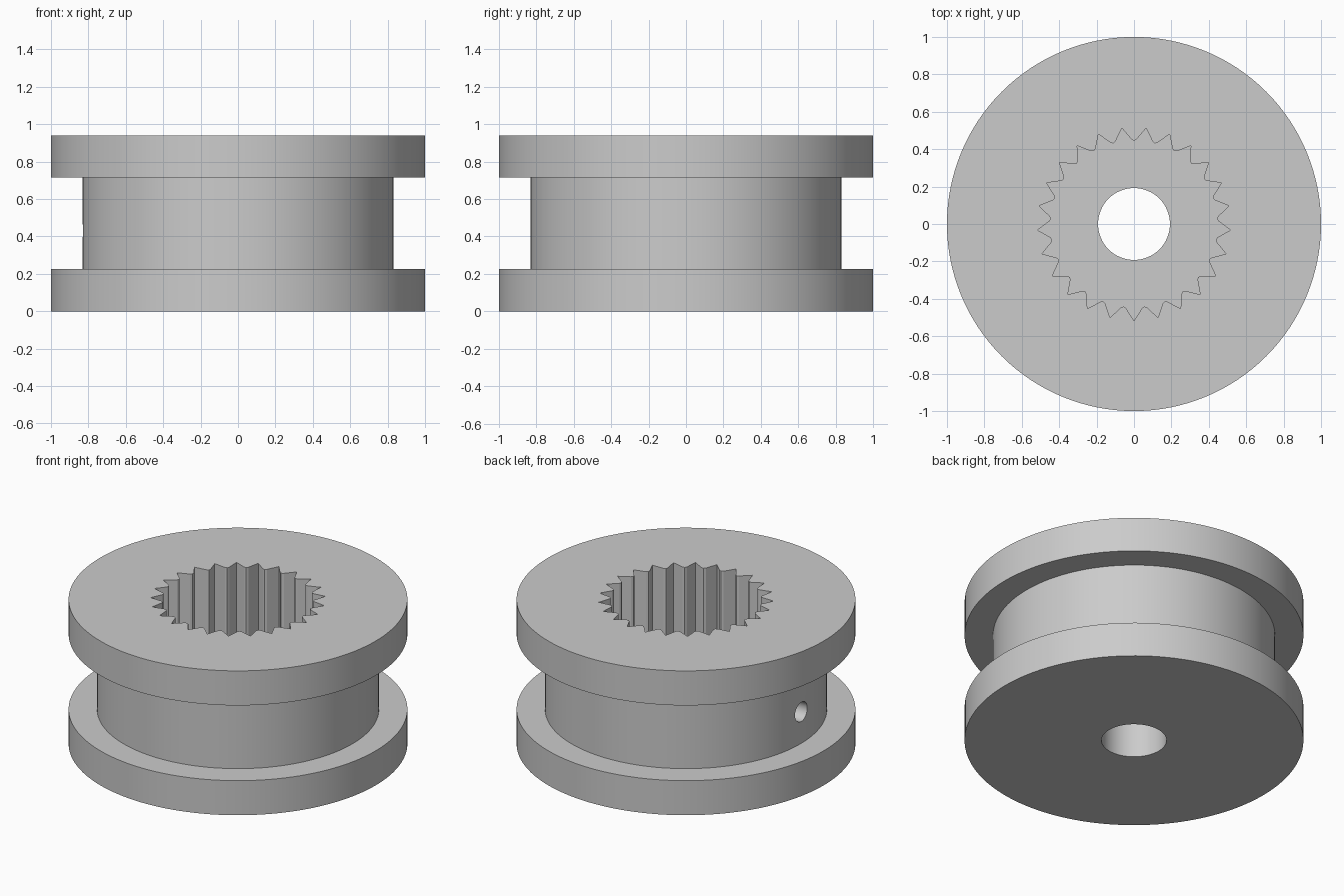
import bpy
import bmesh
from math import cos, sin, pi, radians

cube = bpy.data.objects.get("Cube")
if cube:
    bpy.data.objects.remove(cube, do_unlink=True)

HEIGHT = 0.94
FLANGE = 0.225
SEGMENTS = 128
TEETH = 25
FLOOR_Z = 0.225

grey = bpy.data.materials.new("plain grey")
grey.use_nodes = True
colour = (0.6, 0.6, 0.6, 1)
grey.diffuse_color = colour
grey.node_tree.nodes["Principled BSDF"].inputs["Base Color"].default_value = colour


def circle(radius, count=SEGMENTS):
    return [(radius * cos(2 * pi * i / count), radius * sin(2 * pi * i / count))
            for i in range(count)]


def stack(name, layers):
    """Solid skinned through (outline, z) layers, capped at both ends."""
    bm = bmesh.new()
    rings = [[bm.verts.new((x, y, z)) for x, y in outline] for outline, z in layers]
    for low, high in zip(rings, rings[1:]):
        n = len(low)
        for i in range(n):
            j = (i + 1) % n
            bm.faces.new((low[i], low[j], high[j], high[i]))
    bm.faces.new(rings[0][::-1])
    bm.faces.new(rings[-1])
    mesh = bpy.data.meshes.new(name)
    bm.to_mesh(mesh)
    bm.free()
    obj = bpy.data.objects.new(name, mesh)
    bpy.context.collection.objects.link(obj)
    mesh.materials.append(grey)
    return obj


# Flanged spool
rim, hub = circle(1.0), circle(0.832)
spool = stack("spool", [(rim, 0), (rim, FLANGE), (hub, FLANGE),
                        (hub, HEIGHT - FLANGE), (rim, HEIGHT - FLANGE), (rim, HEIGHT)])

# Toothed socket: pointed tips with narrow blunt roots between them
teeth = []
for i in range(TEETH):
    tip = -90 + i * 360 / TEETH
    for offset, radius in ((0, 0.517), (5.5, 0.452), (7.2, 0.445), (8.9, 0.452)):
        a = radians(tip + offset)
        teeth.append((radius * cos(a), radius * sin(a)))
socket = stack("socket_cutter", [(teeth, FLOOR_Z), (teeth, HEIGHT + 0.1)])

# Axle bore through the floor
bore_outline = circle(0.192, 64)
bore = stack("bore_cutter", [(bore_outline, -0.1), (bore_outline, HEIGHT)])

# Small radial hole in the hub wall
pin_outline = circle(0.063, 32)
pin = stack("pin_hole_cutter", [(pin_outline, 0.3), (pin_outline, 0.95)])
pin.rotation_euler = (0, -pi / 2, 0)
pin.location.z = 0.43

for cutter in (socket, bore, pin):
    cutter.hide_render = True
    mod = spool.modifiers.new(cutter.name, "BOOLEAN")
    mod.operation = "DIFFERENCE"
    mod.solver = "EXACT"
    mod.object = cutter

# Apply the cuts, then smooth the round walls
bpy.ops.object.select_all(action="DESELECT")
spool.select_set(True)
bpy.context.view_layer.objects.active = spool
for mod in list(spool.modifiers):
    bpy.ops.object.modifier_apply(modifier=mod.name)
for cutter in (socket, bore, pin):
    bpy.data.objects.remove(cutter, do_unlink=True)
bpy.ops.object.shade_smooth_by_angle(angle=radians(20))
